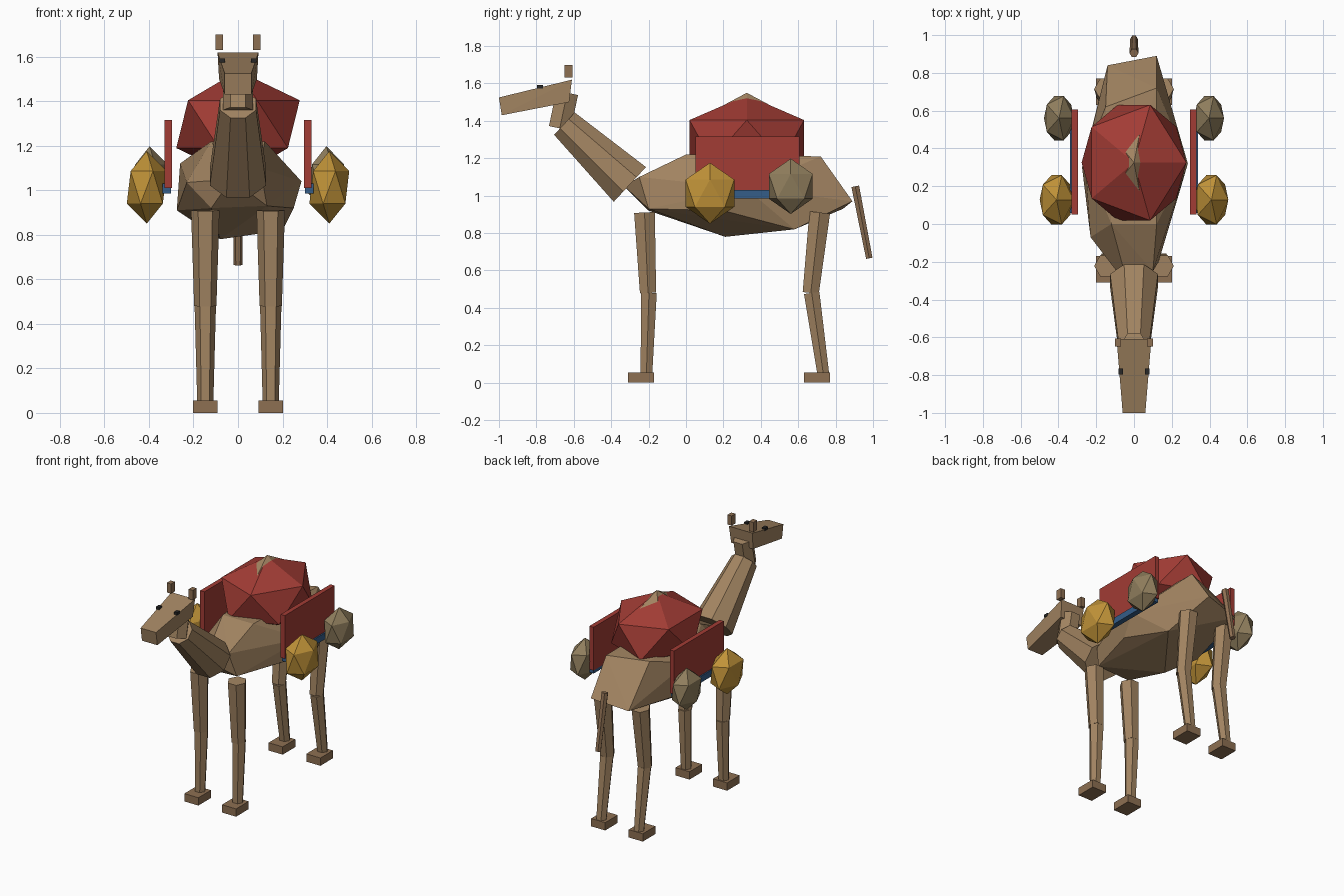
import bpy, bmesh
from mathutils import Vector, Matrix

if "Cube" in bpy.data.objects:
    bpy.data.objects.remove(bpy.data.objects["Cube"])


def material(name, rgb):
    m = bpy.data.materials.new(name)
    m.diffuse_color = (*rgb, 1)
    m.use_nodes = True
    m.node_tree.nodes["Principled BSDF"].inputs["Base Color"].default_value = m.diffuse_color
    return m


TAN = material("tan_hide", (0.36, 0.23, 0.12))
BROWN = material("brown_hide", (0.27, 0.16, 0.085))
RED = material("red_cloth", (0.36, 0.045, 0.035))
BLUE = material("blue_trim", (0.035, 0.11, 0.25))
GOLD = material("gold_bag", (0.53, 0.29, 0.04))
KHAKI = material("khaki_bag", (0.28, 0.21, 0.11))
DARK = material("dark_eye", (0.02, 0.02, 0.02))


def finish(name, bm, mat):
    bmesh.ops.recalc_face_normals(bm, faces=bm.faces)
    me = bpy.data.meshes.new(name)
    bm.to_mesh(me)
    bm.free()
    ob = bpy.data.objects.new(name, me)
    me.materials.append(mat)
    bpy.context.collection.objects.link(ob)
    return ob


def box(name, loc, size, mat):
    bm = bmesh.new()
    bmesh.ops.create_cube(bm, size=1, matrix=Matrix.Translation(loc) @ Matrix.Diagonal((*size, 1)))
    return finish(name, bm, mat)


def ico(name, loc, scale, mat):
    bm = bmesh.new()
    bmesh.ops.create_icosphere(bm, subdivisions=1, radius=1,
                               matrix=Matrix.Translation(loc) @ Matrix.Diagonal((*scale, 1)))
    return finish(name, bm, mat)


def limb(name, a, b, ra, rb, mat, sides=6):
    a, b = Vector(a), Vector(b)
    d = b - a
    bm = bmesh.new()
    rot = Vector((0, 0, 1)).rotation_difference(d).to_matrix().to_4x4()
    bmesh.ops.create_cone(bm, cap_ends=True, segments=sides, radius1=ra, radius2=rb, depth=d.length,
                          matrix=Matrix.Translation((a + b) / 2) @ rot @ Matrix.Rotation(3.14159 / sides, 4, 'Z'))
    return finish(name, bm, mat)


def hull(name, points, mat):
    bm = bmesh.new()
    for p in points:
        bm.verts.new(p)
    res = bmesh.ops.convex_hull(bm, input=bm.verts)
    loose = [v for v in bm.verts if not v.link_faces]
    bmesh.ops.delete(bm, geom=loose, context='VERTS')
    return finish(name, bm, mat)


# Irregular faceted body
hull("body", [
    (.12, .89, .97), (-.14, .84, .93), (.12, .72, 1.21), (-.15, .62, 1.2),
    (.285, .32, 1.04), (-.275, .3, .91), (-.26, .35, 1.12), (.2, .58, .82),
    (-.08, .21, .78), (.13, -.2, .93), (-.12, -.2, .92), (-.03, -.33, 1.05),
    (.1, -.25, 1.1), (-.23, -.07, 1.035), (-.12, 0, 1.22), (.12, 0, 1.22),
    (.25, .2, .92)], TAN)

# Hump poking through the saddle blanket
ico("hump", (0, .325, 1.27), (.2, .34, .28), TAN)
ico("saddle_blanket", (0, .325, 1.297), (.31, .36, .24), RED)

# Neck and head
limb("neck", (0, -.30, 1.06), (0, -.65, 1.385), .137, .088, TAN, 8)
limb("upper_neck", (0, -.675, 1.36), (0, -.635, 1.55), .068, .068, TAN)
hull("head", [(s * x, y, z) for s in (-1, 1) for x, y, z in (
    (.06, -1.0, 1.525), (.06, -.985, 1.43), (.092, -.61, 1.62), (.085, -.625, 1.50))], TAN)

# Tail
limb("tail", (0, .905, 1.05), (0, .98, .665), .024, .02, BROWN)

for s, side in ((-1, "left"), (1, "right")):
    # Ears and eyes
    box(f"ear_{side}", (s * .085, -.628, 1.665), (.033, .042, .068), BROWN)
    box(f"eye_{side}", (s * .07, -.78, 1.583), (.024, .032, .02), DARK)

    # Legs: hip, knee, ankle, foot centre
    for part, hip, knee, ankle, foot in (("front", -.222, -.203, -.212, -.24),
                                         ("rear", .715, .667, .735, .70)):
        x = s * .147
        limb(f"{part}_upper_leg_{side}", (x, hip, .91), (x, knee, .48), .064, .05, TAN)
        limb(f"{part}_lower_leg_{side}", (x, knee + .005, .48), (x, ankle, .04), .048, .036, TAN)
        box(f"{part}_foot_{side}", (x, foot, .0275), (.11, .14, .055), BROWN)

    # Saddle panels with trim and hanging bags
    box(f"saddle_panel_{side}", (s * .314, .328, 1.163), (.033, .555, .305), RED)
    box(f"panel_trim_{side}", (s * .321, .328, 1.008), (.038, .54, .045), BLUE)
    ico(f"front_bag_{side}", (s * .41, .128, 1.013), (.1, .153, .163), GOLD)
    ico(f"rear_bag_{side}", (s * .397, .56, 1.05), (.089, .138, .148), KHAKI)
